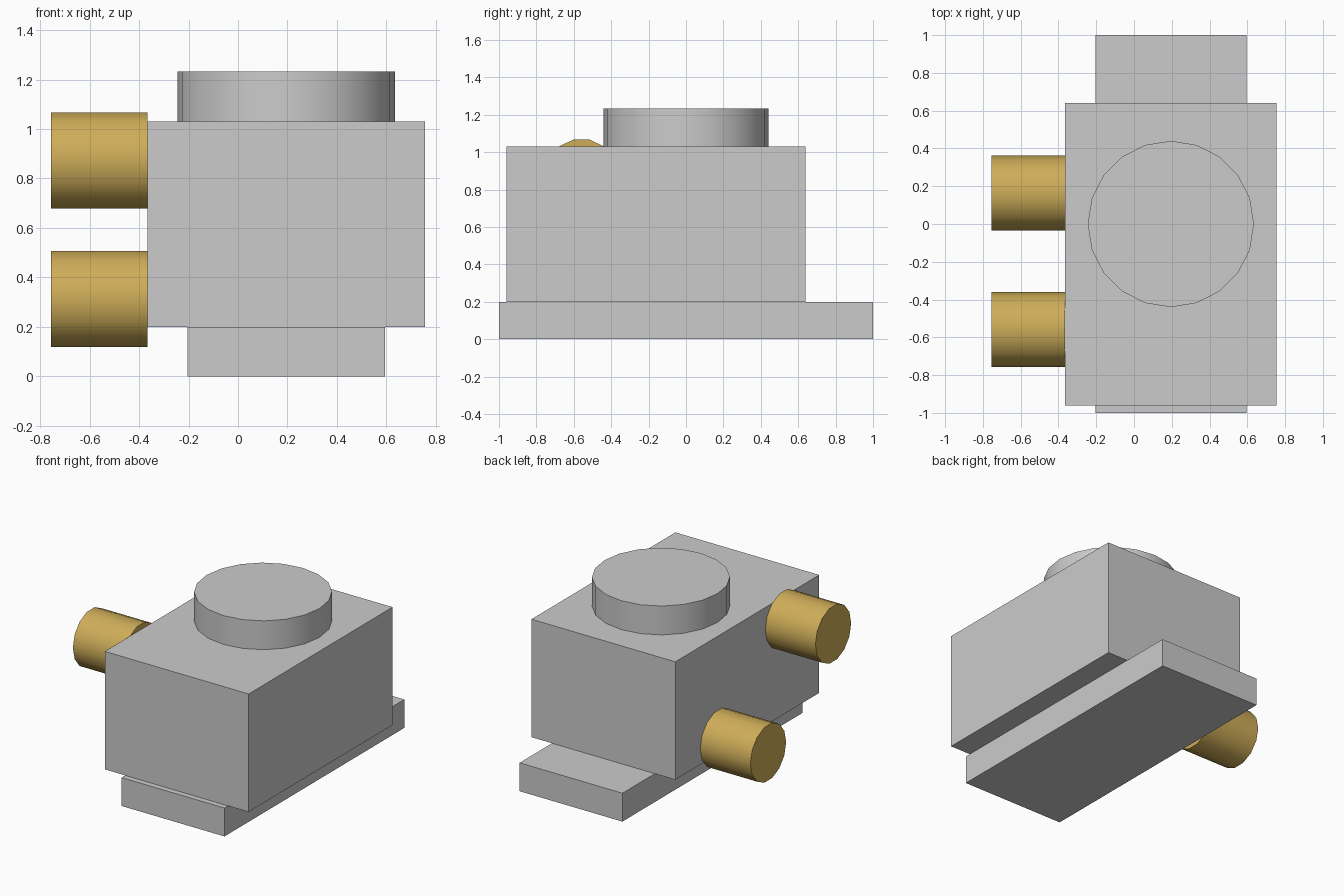
import bpy
from math import pi, radians

if "Cube" in bpy.data.objects:
    bpy.data.objects.remove(bpy.data.objects["Cube"])

brass = bpy.data.materials.new("brass")
brass.diffuse_color = (0.62, 0.42, 0.1, 1)
brass.use_nodes = True
brass.node_tree.nodes["Principled BSDF"].inputs["Base Color"].default_value = brass.diffuse_color


def box(name, lo, hi):
    bpy.ops.mesh.primitive_cube_add(
        size=1, location=[(a + b) / 2 for a, b in zip(lo, hi)])
    ob = bpy.context.object
    ob.name = name
    ob.scale = [b - a for a, b in zip(lo, hi)]
    bpy.ops.object.transform_apply(location=False, rotation=False, scale=True)


def cylinder(name, sides, radius, depth, centre, rotation=(0, 0, 0)):
    bpy.ops.mesh.primitive_cylinder_add(
        vertices=sides, radius=radius, depth=depth,
        location=centre, rotation=rotation)
    ob = bpy.context.object
    ob.name = name
    bpy.ops.object.shade_smooth_by_angle(angle=radians(30))
    return ob


# Base plate and main housing
box("base_plate", (-0.205, -1, 0), (0.595, 1, 0.2))
box("housing", (-0.365, -0.96, 0.2), (0.755, 0.64, 1.03))

# Round cap on top
cylinder("top_cap", 20, 0.44, 0.203, (0.195, 0, 1.1315))

# Brass pipe stubs on the left side, with corners pointing along y
for name, y, z in (("upper_pipe", -0.559, 0.873), ("lower_pipe", 0.164, 0.312)):
    pipe = cylinder(name, 14, 0.199, 0.39, (-0.56, y, z), (0, pi / 2, 0))
    pipe.data.materials.append(brass)
